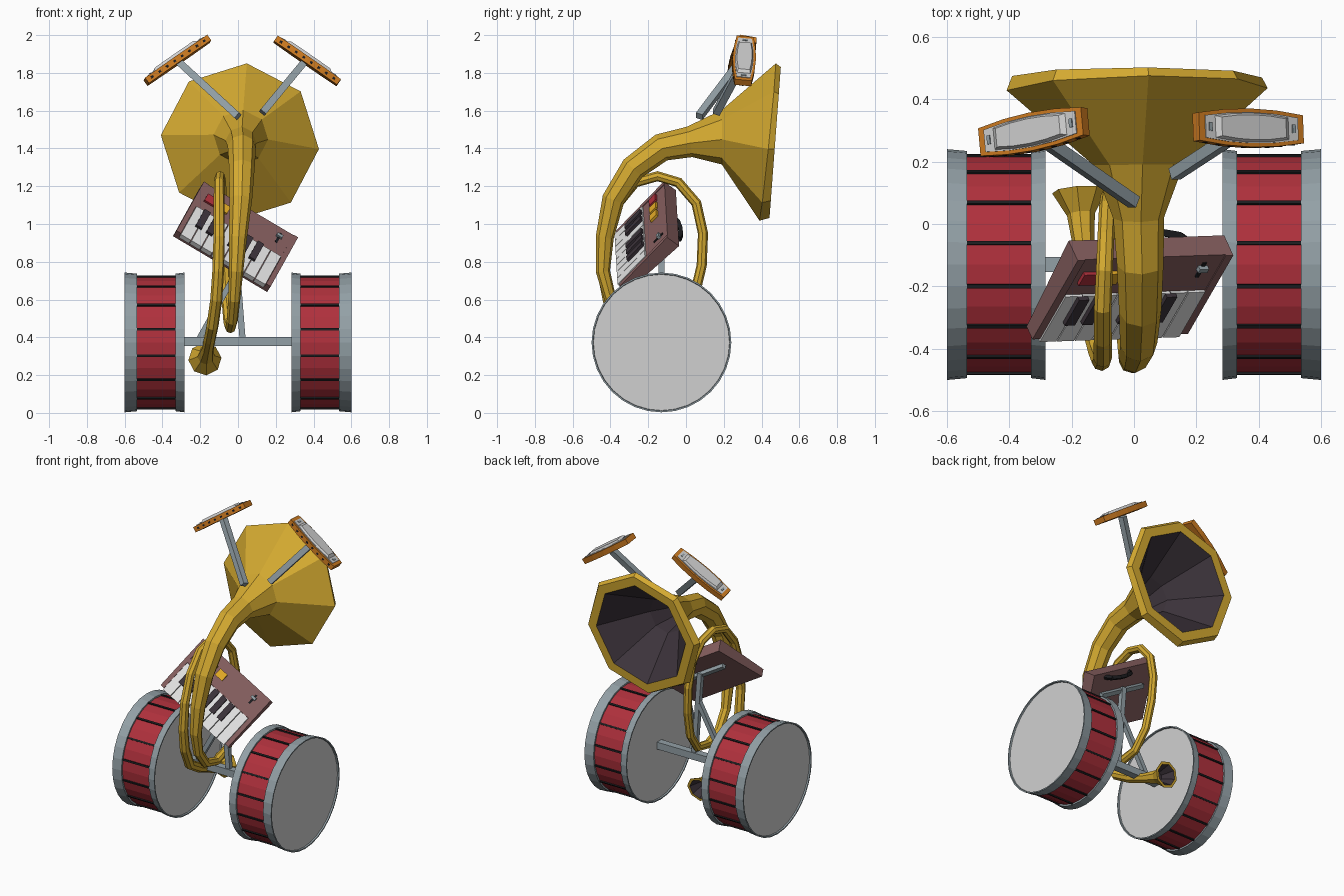
import bpy, bmesh, math
from mathutils import Vector as V

if "Cube" in bpy.data.objects:
    bpy.data.objects.remove(bpy.data.objects["Cube"])


def mat(name, r, g, b):
    m = bpy.data.materials.new(name)
    m.diffuse_color = (r, g, b, 1)
    m.use_nodes = True
    m.node_tree.nodes["Principled BSDF"].inputs["Base Color"].default_value = m.diffuse_color
    return m


GOLD = mat("brass gold", .66, .40, .03)
RED = mat("drum red", .43, .03, .045)
STEEL = mat("blue grey steel", .29, .35, .38)
SKIN = mat("drum skin grey", .63, .63, .63)
PLUM = mat("dusty plum", .24, .115, .115)
DARK = mat("dark plum", .045, .033, .043)
WHITE = mat("key white", .8, .8, .8)
ORANGE = mat("wood orange", .62, .2, .015)
YELLOW = mat("button yellow", .8, .42, .02)
BLACK = mat("near black", .012, .012, .014)


def build(name, verts, faces, mats, idx=None):
    bm = bmesh.new()
    vs = [bm.verts.new(v) for v in verts]
    for i, f in enumerate(faces):
        face = bm.faces.new([vs[k] for k in f])
        face.material_index = idx[i] if idx else 0
    bmesh.ops.recalc_face_normals(bm, faces=bm.faces)
    me = bpy.data.meshes.new(name)
    bm.to_mesh(me)
    bm.free()
    for m in mats:
        me.materials.append(m)
    ob = bpy.data.objects.new(name, me)
    bpy.context.collection.objects.link(ob)
    return ob


def loft(name, rings, mats, seg_mats):
    """Join equal rings of points, cap both ends; seg_mats = cap, segments..., cap."""
    n = len(rings[0])
    verts = [p for r in rings for p in r]
    faces, idx = [list(range(n))], [seg_mats[0]]
    for k in range(len(rings) - 1):
        for j in range(n):
            j2 = (j + 1) % n
            faces.append([k * n + j, k * n + j2, (k + 1) * n + j2, (k + 1) * n + j])
            idx.append(seg_mats[k + 1])
    faces.append([(len(rings) - 1) * n + j for j in range(n)])
    idx.append(seg_mats[-1])
    return build(name, verts, faces, mats, idx)


def obox(name, c, axes, half, m):
    """Box along three given axes."""
    a, b, d = (axes[i] * half[i] for i in range(3))
    sq = [(-1, -1), (1, -1), (1, 1), (-1, 1)]
    return loft(name, [[c + a * i + b * j + d * k for i, j in sq] for k in (-1, 1)], [m], [0] * 3)


def bar(name, p, q, w, m=STEEL):
    p, q = V(p), V(q)
    d = (q - p).normalized()
    side = d.cross(V((0, 1, 0))).normalized()
    return obox(name, (p + q) / 2, (side, d.cross(side), d), (w / 2, w / 2, (q - p).length / 2), m)


# drums used as wheels: profile (x, radius) turned about the axle
CY, CZ = -.13, .373
prof = [(.59, .35), (.59, .36), (.6, .362), (.6, .37), (.535, .364), (.535, .353),
        (.33, .353), (.33, .364), (.283, .37), (.283, .362), (.293, .36), (.293, .35)]
for s, side in ((-1, "left"), (1, "right")):
    rings = [[V((s * x, CY + r * math.sin(math.tau * j / 32), CZ + r * math.cos(math.tau * j / 32)))
              for j in range(32)] for x, r in prof]
    loft(side + "_drum", rings, [SKIN, STEEL, RED], [0, 0, 1, 1, 1, 1, 2, 1, 1, 1, 1, 0, 0])
    for k in range(16):
        a = math.tau * (k + .5) / 16
        rad, tan = V((0, math.sin(a), math.cos(a))), V((0, math.cos(a), -math.sin(a)))
        obox(side + "_drum_rod", V((s * .4325, CY, CZ)) + rad * .354,
             (V((1, 0, 0)), tan, rad), (.103, .006, .006), BLACK)

# frame
bar("axle", (-.295, CY, .378), (.295, CY, .378), .048)
bar("post", (.025, CY, .38), (-.02, CY, .95), .032)
bar("brace", (-.21, CY, .385), (-.005, CY, .75), .03)

# coiled horn: x, y, z, radius along the tube from big bell to small bell
path = [(.01, .472, 1.431, .402), (.01, .432, 1.434, .42), (.015, .19, 1.46, .145),
        (.015, .02, 1.435, .082), (.02, -.13, 1.405, .075), (.02, -.28, 1.295, .068),
        (.015, -.385, 1.13, .06), (0, -.43, .93, .048), (-.01, -.44, .75, .038),
        (-.02, -.4, .6, .032), (-.03, -.31, .49, .03), (-.04, -.18, .45, .028),
        (-.05, -.05, .48, .027), (-.06, .04, .6, .027), (-.07, .083, .78, .027),
        (-.08, .09, .95, .027), (-.085, .055, 1.11, .027), (-.09, -.04, 1.22, .027),
        (-.095, -.15, 1.253, .027), (-.1, -.27, 1.22, .028), (-.1, -.37, 1.1, .029),
        (-.1, -.43, .93, .03), (-.105, -.44, .75, .031), (-.115, -.41, .6, .032),
        (-.135, -.33, .46, .032), (-.15, -.21, .39, .032), (-.16, -.09, .34, .032),
        (-.17, .03, .3, .045), (-.175, .105, .285, .088)]
P = [V(p[:3]) for p in path]
N = len(P)
T = [(P[min(i + 1, N - 1)] - P[max(i - 1, 0)]).normalized() for i in range(N)]
stations = [(P[i], path[i][3], T[i]) for i in range(N)]
stations = [(P[3], .07, T[3]), (P[2], .125, T[2]), (P[0], .34, T[0])] + stations
stations += [(P[-1], .07, T[-1]), (P[-2], .03, T[-1])]
rings = []
for c, r, t in stations:
    u = (V((1, 0, 0)) - t * t.x).normalized()
    v = t.cross(u)
    rings.append([c + (u * math.cos(a) + v * math.sin(a)) * r
                  for a in (math.tau * j / 8 - math.radians(5) for j in range(8))])
loft("coiled_horn", rings, [GOLD, DARK], [1, 1, 1] + [0] * N + [0, 1, 1])

# keyboard: local axes along, up the face, out of the face
KC = V((-.005, -.232, .945))
KU = V((.86, .03, -.51)).normalized()
KW = V((.37, .64, .66))
KW = (KW - KU * KW.dot(KU)).normalized()
KN = KU.cross(KW)
AX = (KU, KW, KN)


def kp(u, w, n):
    return KC + KU * u + KW * w + KN * n


def kbox(name, u, w, n, hu, hw, hn, m):
    return obox(name, kp(u, w, n), AX, (hu, hw, hn), m)


def kslab(name, u0, u1, prof, m):
    return loft(name, [[kp(u, w, n) for w, n in prof] for u in (u0, u1)], [m], [0] * 3)


kslab("keyboard_body", -.29, .29, [(-.195, -.022), (.02, -.022), (.02, 0), (.195, 0),
                                   (.195, -.08), (-.195, -.05)], PLUM)
for s in (-1, 1):
    kslab("keyboard_cheek", s * .29, s * .262, [(-.195, .004), (.195, .004), (.195, -.08), (-.195, -.05)], PLUM)
KEY = .524 / 8
for k in range(8):
    kbox("white_key", -.262 + KEY * (k + .5), -.093, -.008, KEY / 2 - .002, .112, .016, WHITE)
for k in (0, 1, 3, 4, 5):
    kbox("black_key", -.262 + KEY * (k + 1), -.045, .012, .019, .063, .012, DARK)
for u, m in ((-.21, RED), (-.13, YELLOW), (-.05, YELLOW)):
    kbox("keyboard_button", u, .105, .004, .03, .026, .009, m)
kbox("slider_slot", .2, .125, .001, .007, .035, .003, BLACK)
kbox("slider_knob", .2, .135, .008, .017, .009, .009, STEEL)
kbox("back_crossbar", 0, .05, -.082, .2, .014, .014, STEEL)
hp = [kp(.06 + a, .165, -n) for a, n in ((-.12, .07), (-.09, .11), (-.03, .125), (.03, .125), (.09, .11), (.12, .07))]
for a, b in zip(hp, hp[1:]):
    bar("carry_handle", a, b, .022, BLACK)

# mouth organs on arms
def organ(side, c, a, b):
    c, a = V(c), V(a).normalized()
    b = V(b)
    b = (b - a * b.dot(a)).normalized()
    n = a.cross(b)

    def outline(length, w_end, w_mid, h):
        ts = [-1, -.5, 0, .5, 1]
        ws = [w_end + (w_mid - w_end) * (1 - t * t) for t in ts]
        pts = [(t, -w) for t, w in zip(ts, ws)] + [(t, w) for t, w in zip(ts[::-1], ws[::-1])]
        return [c + a * t * length + b * w + n * h for t, w in pts]

    loft(side + "_organ_body", [outline(.203, .045, .062, -.02), outline(.203, .045, .062, .016)], [ORANGE], [0] * 3)
    loft(side + "_organ_plate", [outline(.18, .036, .05, .01), outline(.18, .036, .05, .02)], [SKIN], [0] * 3)
    loft(side + "_organ_cover", [outline(.145, .036, .048, .018), outline(.125, .03, .04, .032)], [SKIN], [0] * 3)
    for s in (-1, 1):
        obox(side + "_organ_screw", c + a * s * .162 + n * .02, (a, b, n), (.006, .014, .004), STEEL)
    for k in range(8):
        t = (k - 3.5) / 4.2
        w = .045 + .017 * (1 - t * t)
        obox(side + "_organ_hole", c + a * t * .203 - b * (w - .003) - n * .002, (a, b, n), (.007, .004, .006), BLACK)


organ("left", (-.322, .295, 1.868), (.34, .07, .235), (0, .98, -.1))
organ("right", (.367, .307, 1.865), (.34, -.01, -.235), (0, .98, -.12))
bar("left_organ_arm", (0, .07, 1.57), (-.31, .285, 1.855), .038)
bar("right_organ_arm", (.13, .16, 1.59), (.345, .3, 1.85), .038)
